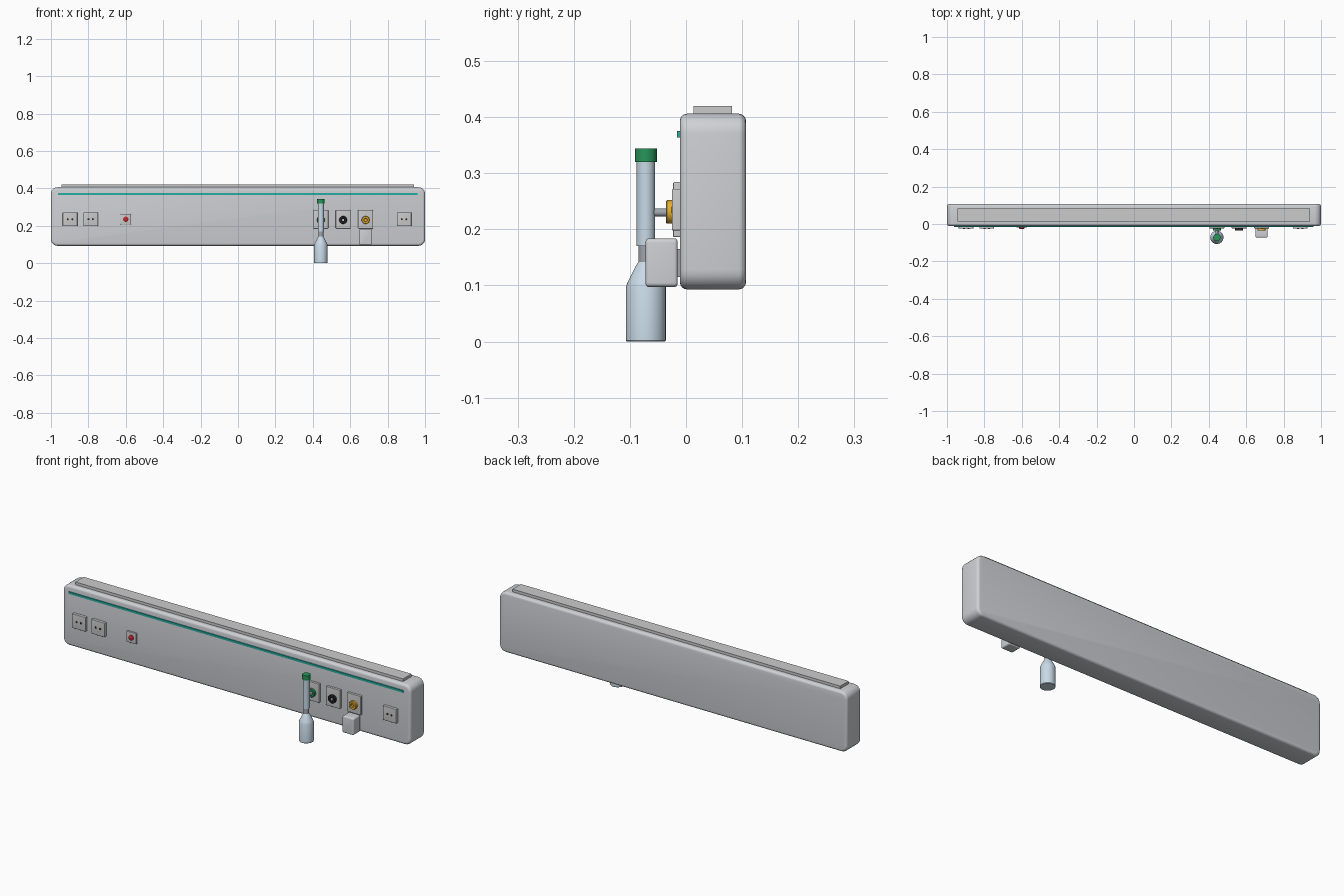
import bpy, bmesh, math
from mathutils import Matrix, Vector

default = bpy.data.objects.get("Cube")
if default:
    bpy.data.objects.remove(default, do_unlink=True)

made = []


def material(name, rgb):
    mat = bpy.data.materials.new(name)
    mat.use_nodes = True
    mat.diffuse_color = (*rgb, 1)
    mat.node_tree.nodes["Principled BSDF"].inputs["Base Color"].default_value = (*rgb, 1)
    return mat


CASING = material("casing", (0.62, 0.64, 0.67))
PLATE = material("plate", (0.68, 0.69, 0.7))
DIFFUSER = material("diffuser", (0.55, 0.55, 0.53))
TEAL = material("teal", (0.02, 0.42, 0.36))
RED = material("red", (0.55, 0.02, 0.03))
GREEN = material("green", (0.02, 0.3, 0.1))
BLACK = material("black", (0.02, 0.02, 0.025))
YELLOW = material("yellow", (0.8, 0.43, 0.03))
GLASS = material("pale_blue", (0.58, 0.7, 0.8))
STEEL = material("steel", (0.35, 0.38, 0.42))


def finish(name, bm, mat):
    bmesh.ops.recalc_face_normals(bm, faces=bm.faces)
    mesh = bpy.data.meshes.new(name)
    bm.to_mesh(mesh)
    bm.free()
    obj = bpy.data.objects.new(name, mesh)
    bpy.context.collection.objects.link(obj)
    mesh.materials.append(mat)
    made.append(obj)
    return obj


def box(name, low, high, mat, corner=0, edge=0):
    """Box with rounded corners seen from the front, then softened front and back rims."""
    low, high = Vector(low), Vector(high)
    bm = bmesh.new()
    bmesh.ops.create_cube(bm, size=1)
    bmesh.ops.scale(bm, vec=high - low, verts=bm.verts)
    bmesh.ops.translate(bm, vec=(low + high) / 2, verts=bm.verts)
    if corner:
        along = [e for e in bm.edges if abs(e.verts[0].co.y - e.verts[1].co.y) > 1e-4]
        bmesh.ops.bevel(bm, geom=along, offset=corner, segments=6, profile=0.5, affect='EDGES')
    if edge:
        rims = [e for e in bm.edges if abs(e.verts[0].co.y - e.verts[1].co.y) < 1e-5]
        bmesh.ops.bevel(bm, geom=rims, offset=edge, segments=4, profile=0.5, affect='EDGES')
    return finish(name, bm, mat)


def lathe(name, profile, origin, mat, forward=False):
    """Spin (radius, height) points about z, or about -y when forward is set."""
    bm = bmesh.new()
    verts = [bm.verts.new((r, 0, h)) for r, h in profile]
    edges = [bm.edges.new(pair) for pair in zip(verts, verts[1:])]
    bmesh.ops.spin(bm, geom=verts + edges, axis=(0, 0, 1), cent=(0, 0, 0),
                   angle=math.tau, steps=32)
    bmesh.ops.remove_doubles(bm, verts=bm.verts, dist=1e-5)
    if forward:
        bm.transform(Matrix.Rotation(math.pi / 2, 4, 'X'))
    bm.transform(Matrix.Translation(origin))
    return finish(name, bm, mat)


def disc(name, radius, depth, origin, mat, forward=True):
    return lathe(name, [(0, 0), (radius, 0), (radius, depth), (0, depth)], origin, mat, forward)


FRONT = -0.011
ROW = 0.235

# Wall unit, light diffuser and trim strip
box("casing", (-1, FRONT, 0.093), (1, 0.107, 0.406), CASING, 0.035, 0.013)
box("top_diffuser", (-0.944, 0.013, 0.395), (0.94, 0.082, 0.42), DIFFUSER)
box("trim_strip", (-0.963, -0.016, 0.364), (0.96, 0, 0.375), TEAL)


def plate(name, x, half_w, half_h, front):
    box(name, (x - half_w, front, ROW - half_h), (x + half_w, 0, ROW + half_h), PLATE, 0.003, 0.002)


# Power sockets
for i, x in enumerate((-0.898, -0.788, 0.888)):
    plate(f"socket_plate_{i + 1}", x, 0.039, 0.037, -0.025)
    for side in (-1, 1):
        disc(f"socket_hole_{i + 1}_{'left' if side > 0 else 'right'}", 0.0055, 0.003,
             (x + side * 0.012, -0.023, ROW), BLACK)

# Call button
plate("call_plate", -0.6, 0.028, 0.028, -0.02)
lathe("call_button", [(0, 0), (0.014, 0), (0.014, 0.006), (0.01, 0.009), (0, 0.01)],
      (-0.6, -0.018, ROW), RED, True)

# Gas outlets: collar with a recessed core
for name, x, mat, core in (("green", 0.443, GREEN, STEEL), ("black", 0.562, BLACK, PLATE),
                           ("yellow", 0.682, YELLOW, YELLOW)):
    plate(f"{name}_outlet_plate", x, 0.04, 0.049, -0.023)
    lathe(f"{name}_outlet_collar",
          [(0, 0), (0.021, 0), (0.021, 0.013), (0.019, 0.015), (0.01, 0.015), (0.008, 0.009), (0, 0.009)],
          (x, -0.021, ROW - 0.004), mat, True)
    disc(f"{name}_outlet_core", 0.006, 0.013, (x, -0.021, ROW - 0.004), core)

# Flowmeter with humidifier bottle
X, Y = 0.443, -0.0715
disc("flowmeter_stem", 0.0075, 0.045, (X, -0.025, ROW - 0.005), STEEL)
disc("flowmeter_tube", 0.0165, 0.152, (X, Y, 0.17), GLASS, False)
disc("flowmeter_cap", 0.0195, 0.024, (X, Y, 0.32), GREEN, False)
disc("flowmeter_neck", 0.0135, 0.04, (X, Y, 0.135), STEEL, False)
lathe("humidifier_bottle",
      [(0, 0), (0.034, 0), (0.0355, 0.002), (0.0355, 0.098), (0.032, 0.107),
       (0.019, 0.133), (0.0135, 0.142), (0, 0.142)], (X, Y, 0), GLASS)

# Small regulator box below the yellow outlet
box("regulator_box", (0.649, -0.072, 0.097), (0.715, -0.015, 0.184), CASING, 0.008, 0.006)
box("regulator_mount", (0.665, -0.02, 0.115), (0.699, 0, 0.165), STEEL)

# Smooth curved faces, keep hard edges
bpy.ops.object.select_all(action='DESELECT')
for obj in made:
    obj.select_set(True)
bpy.context.view_layer.objects.active = made[0]
bpy.ops.object.shade_smooth_by_angle(angle=math.radians(35))
